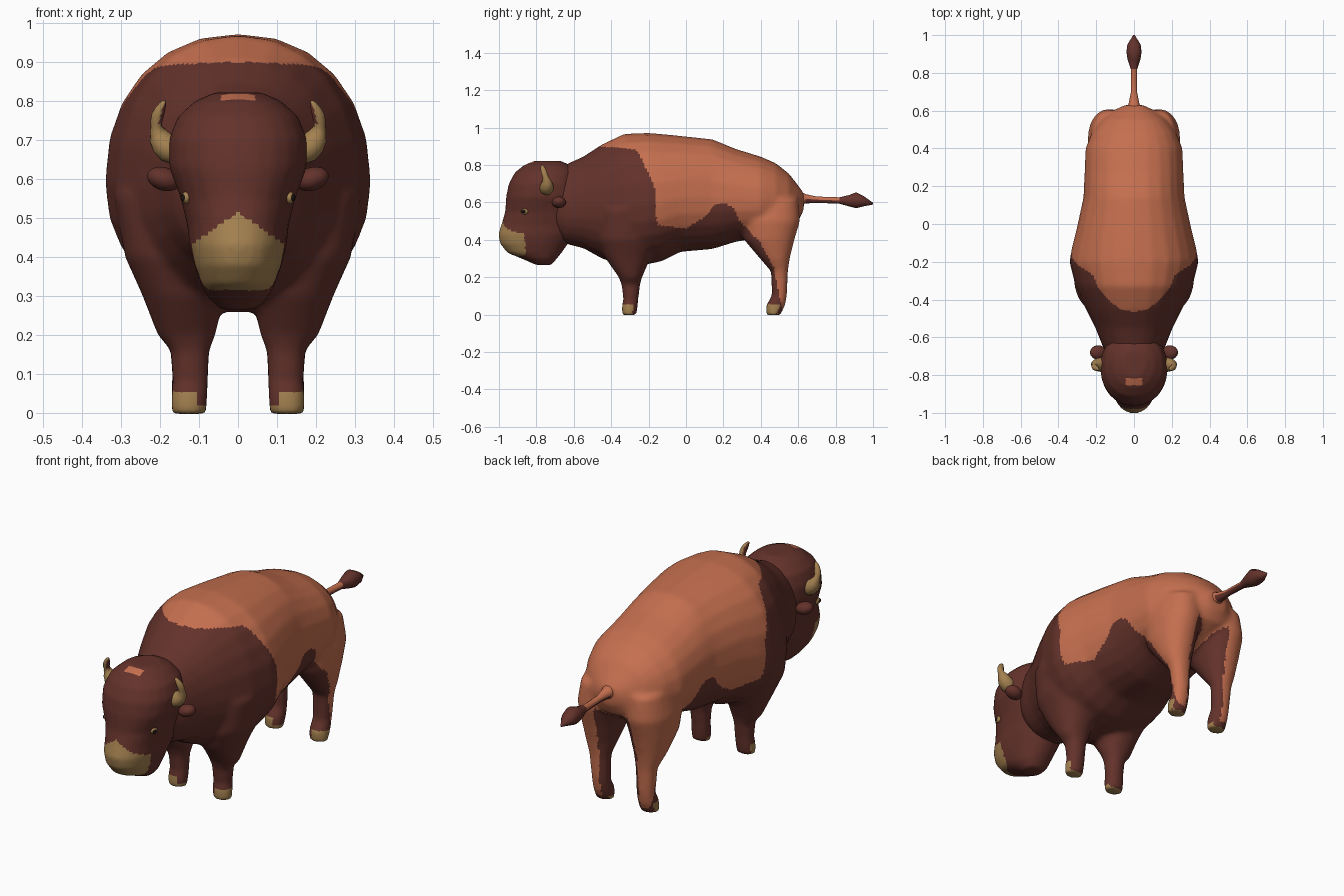
import bpy, bmesh, math
from mathutils import Vector, Matrix

cube = bpy.data.objects.get("Cube")
if cube:
    bpy.data.objects.remove(cube, do_unlink=True)


def material(name, rgb):
    m = bpy.data.materials.new(name)
    m.use_nodes = True
    m.diffuse_color = (*rgb, 1)
    m.node_tree.nodes["Principled BSDF"].inputs["Base Color"].default_value = (*rgb, 1)
    return m


MATS = [material("dark brown fur", (0.127, 0.032, 0.024)),
        material("rust fur", (0.56, 0.16, 0.078)),
        material("tan horn", (0.37, 0.22, 0.08)),
        material("black eye", (0.01, 0.006, 0.005))]
DARK, RUST, TAN, BLACK = range(4)


def skin(bm, rings):
    """Bridge rings of points into a closed tube."""
    loops = [[bm.verts.new(p) for p in r] for r in rings]
    n = len(loops[0])
    for a, b in zip(loops, loops[1:]):
        for i in range(n):
            bm.faces.new((a[i], a[(i + 1) % n], b[(i + 1) % n], b[i]))
    bm.faces.new(loops[0][::-1])
    bm.faces.new(loops[-1])


def loft(bm, axis, sections, side=1, mid=0.5, n=24, power=0.92):
    """Each section: position on axis, low, high, centre x, half width."""
    rings = []
    for pos, lo, hi, cx, w in sections:
        m = lo + (hi - lo) * mid
        ring = []
        for i in range(n):
            t = math.tau * i / n
            c, s = math.cos(t), math.sin(t)
            x = side * (cx + w * math.copysign(abs(c) ** power, c))
            v = m + (hi - m if s > 0 else m - lo) * math.copysign(abs(s) ** power, s)
            ring.append((x, pos, v) if axis == "y" else (x, v, pos))
        rings.append(ring)
    skin(bm, rings)


def sweep(bm, path):
    """Round tube along a list of x, y, z, radius."""
    pts = [Vector(p[:3]) for p in path]
    rings = []
    for i, p in enumerate(path):
        d = pts[min(i + 1, len(pts) - 1)] - pts[max(i - 1, 0)]
        q = d.to_track_quat("Z", "Y")
        rings.append([pts[i] + q @ Vector((p[3] * math.cos(a), p[3] * math.sin(a), 0))
                      for a in (math.tau * k / 10 for k in range(10))])
    skin(bm, rings)


def finish(name, bm, rule, voxel=None, subsurf=0):
    bmesh.ops.recalc_face_normals(bm, faces=bm.faces)
    me = bpy.data.meshes.new(name)
    bm.to_mesh(me)
    bm.free()
    ob = bpy.data.objects.new(name, me)
    bpy.context.collection.objects.link(ob)
    if voxel:
        r = ob.modifiers.new("fuse", "REMESH")
        r.mode, r.voxel_size = "VOXEL", voxel
        s = ob.modifiers.new("relax", "SMOOTH")
        s.factor, s.iterations = 0.5, 8
    if subsurf:
        ob.modifiers.new("round", "SUBSURF").levels = subsurf
    if voxel or subsurf:
        dg = bpy.context.evaluated_depsgraph_get()
        done = bpy.data.meshes.new_from_object(ob.evaluated_get(dg))
        ob.modifiers.clear()
        ob.data = done
    ob.data.materials.clear()
    for m in MATS:
        ob.data.materials.append(m)
    for p in ob.data.polygons:
        p.material_index = rule(p.center, p.normal)
        p.use_smooth = True
    return ob


# Edge of the dark mane and belly, as height along the flank
EDGE = [(-0.47, 0.9), (-0.27, 0.885), (-0.23, 0.82), (-0.165, 0.67), (-0.155, 0.48),
        (0, 0.46), (0.1, 0.52), (0.15, 0.585), (0.2, 0.6), (0.25, 0.575),
        (0.29, 0.5), (0.4, 0.38), (0.47, 0.25), (0.5, 0.1), (0.52, 0)]


def coat(c, n):
    side = math.copysign(1, c.x)
    if c.z < 0.055 and n.y < 0.5 and (n.x * side > -0.3 or c.z < 0.02):
        return TAN
    if c.y < EDGE[0][0]:
        return DARK
    for (y0, z0), (y1, z1) in zip(EDGE, EDGE[1:]):
        if y0 <= c.y < y1 and c.z < z0 + (z1 - z0) * (c.y - y0) / (y1 - y0):
            return DARK
    if c.y > 0.1 and c.z < 0.52 and n.x * side < -0.3:
        return DARK
    return RUST


# Body with shoulder hump, fused with all four legs
bm = bmesh.new()
loft(bm, "y", [(y, lo, hi, 0, w) for y, lo, hi, w in [
    (-0.74, 0.45, 0.77, 0.11), (-0.65, 0.38, 0.80, 0.165), (-0.55, 0.355, 0.845, 0.205),
    (-0.45, 0.30, 0.91, 0.255), (-0.33, 0.255, 0.967, 0.31), (-0.2, 0.27, 0.972, 0.342),
    (-0.13, 0.285, 0.966, 0.33), (-0.03, 0.335, 0.956, 0.305), (0.14, 0.35, 0.938, 0.268),
    (0.27, 0.39, 0.885, 0.262), (0.4, 0.41, 0.845, 0.257), (0.48, 0.43, 0.81, 0.225),
    (0.55, 0.47, 0.755, 0.175), (0.6, 0.5, 0.69, 0.11), (0.63, 0.56, 0.65, 0.05)]],
    mid=0.46)
FORE = [(0.56, -0.46, -0.1, 0.19, 0.13), (0.4, -0.47, -0.15, 0.165, 0.125),
        (0.3, -0.43, -0.19, 0.14, 0.105), (0.2, -0.36, -0.235, 0.132, 0.075),
        (0.16, -0.345, -0.245, 0.123, 0.05), (0.08, -0.335, -0.255, 0.122, 0.046),
        (0.05, -0.343, -0.257, 0.124, 0.047), (-0.003, -0.343, -0.265, 0.126, 0.045)]
HIND = [(0.62, 0.33, 0.6, 0.12, 0.1), (0.5, 0.285, 0.61, 0.13, 0.115),
        (0.4, 0.31, 0.58, 0.135, 0.1), (0.3, 0.395, 0.555, 0.135, 0.075),
        (0.23, 0.455, 0.545, 0.13, 0.053), (0.1, 0.458, 0.54, 0.125, 0.044),
        (0.05, 0.428, 0.53, 0.125, 0.047), (-0.003, 0.43, 0.505, 0.125, 0.045)]
for side in (1, -1):
    loft(bm, "z", FORE, side)
    loft(bm, "z", HIND, side)
finish("body_and_legs", bm, coat, voxel=0.012)


# Head with pale muzzle and a small crown spot
def face_colour(c, n):
    if c.y < -0.86 and 0.315 < c.z < 0.515 - 0.7 * abs(c.x):
        return TAN
    if abs(c.x) < 0.042 and abs(c.y + 0.835) < 0.017 and c.z > 0.77:
        return RUST
    return DARK


bm = bmesh.new()
loft(bm, "z", [(z, lo, hi, 0, w) for z, lo, hi, w in [
    (0.265, -0.8, -0.72, 0.045), (0.3, -0.88, -0.69, 0.08), (0.33, -0.955, -0.665, 0.095),
    (0.38, -0.995, -0.63, 0.113), (0.43, -1.004, -0.59, 0.125), (0.48, -0.988, -0.57, 0.13),
    (0.55, -0.967, -0.56, 0.147), (0.63, -0.962, -0.56, 0.177), (0.7, -0.948, -0.57, 0.178),
    (0.76, -0.915, -0.58, 0.155), (0.8, -0.865, -0.62, 0.11), (0.822, -0.81, -0.67, 0.06)]])
finish("head", bm, face_colour, voxel=0.01)

# Tail with dark tuft
bm = bmesh.new()
loft(bm, "y", [(0.58, 0.58, 0.68, 0, 0.05), (0.64, 0.593, 0.645, 0, 0.028),
               (0.7, 0.597, 0.632, 0, 0.016), (0.82, 0.592, 0.628, 0, 0.017),
               (0.87, 0.578, 0.64, 0, 0.034), (0.91, 0.567, 0.656, 0, 0.04),
               (0.95, 0.578, 0.635, 0, 0.035), (1.0, 0.588, 0.598, 0, 0.004)], n=10)
finish("tail", bm, lambda c, n: DARK if c.y > 0.83 or (c.y > 0.66 and n.z < 0) else RUST)


def ball(name, centre, scale, mat, tilt=0):
    bm = bmesh.new()
    bmesh.ops.create_icosphere(bm, subdivisions=3, radius=1, matrix=Matrix.Translation(centre)
                               @ Matrix.Rotation(tilt, 4, "Y") @ Matrix.Diagonal((*scale, 1)))
    finish(name, bm, lambda c, n: mat)


# Horns, ears and eyes on both sides
HORN = [(0.135, -0.745, 0.665, 0.036), (0.18, -0.745, 0.675, 0.044),
        (0.21, -0.745, 0.71, 0.032), (0.212, -0.755, 0.75, 0.022),
        (0.2, -0.765, 0.78, 0.015), (0.186, -0.772, 0.803, 0.005)]
for side, label in ((1, "left"), (-1, "right")):
    bm = bmesh.new()
    sweep(bm, [(side * x, y, z, r) for x, y, z, r in HORN])
    finish(label + "_horn", bm,
           lambda c, n: DARK if c.z > 0.74 and n.x * side < -0.4 else TAN, subsurf=1)
    ball(label + "_ear", (side * 0.19, -0.68, 0.6), (0.044, 0.038, 0.03), DARK, -0.3 * side)
    ball(label + "_eyelid", (side * 0.132, -0.862, 0.552), (0.013, 0.02, 0.016), TAN)
    ball(label + "_eye", (side * 0.136, -0.867, 0.552), (0.012, 0.014, 0.011), BLACK)
